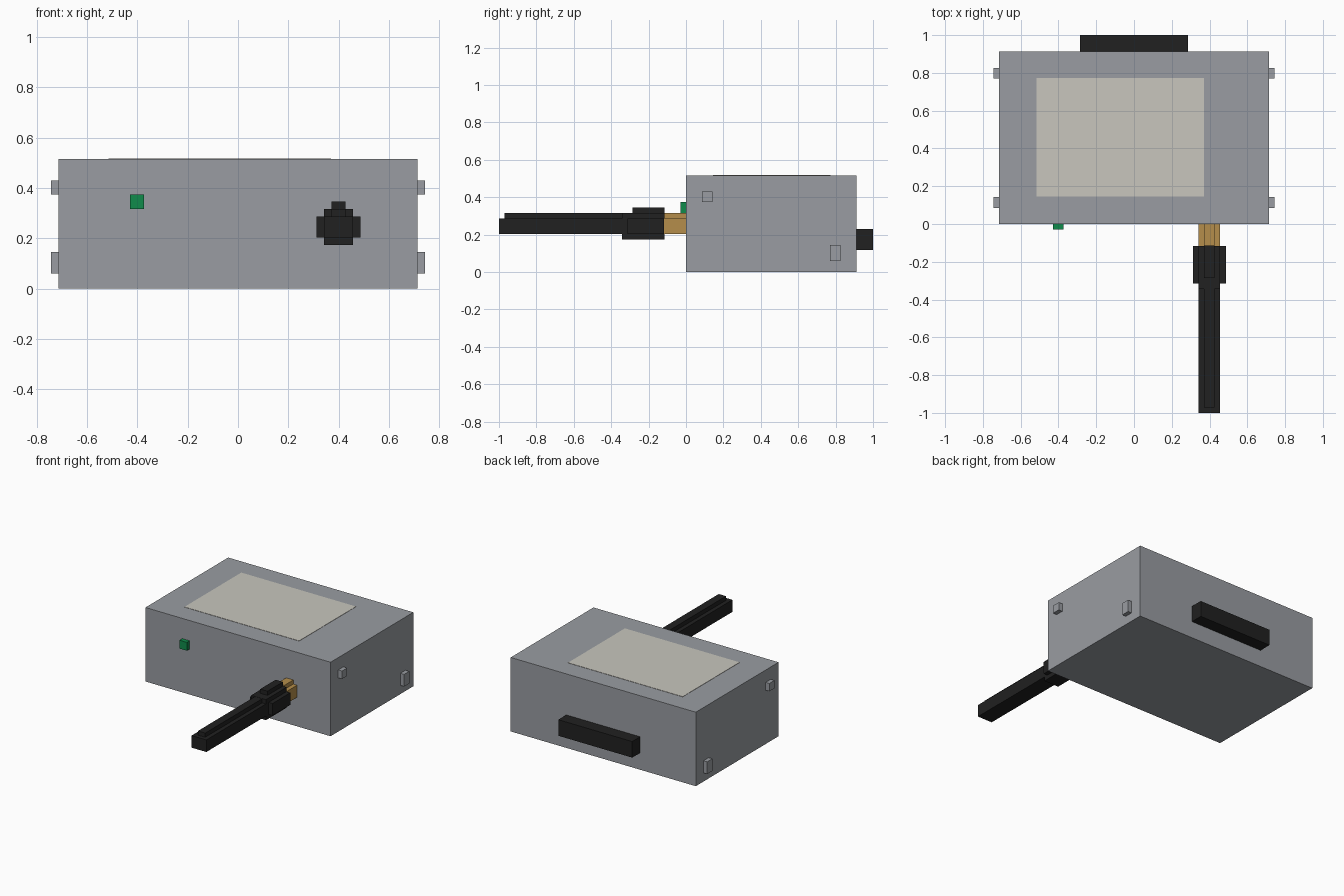
import bpy
import bmesh

cube = bpy.data.objects.get("Cube")
if cube:
    bpy.data.objects.remove(cube, do_unlink=True)


def material(name, rgb):
    mat = bpy.data.materials.new(name)
    mat.use_nodes = True
    mat.diffuse_color = (*rgb, 1)
    mat.node_tree.nodes["Principled BSDF"].inputs["Base Color"].default_value = (*rgb, 1)
    return mat


grey = material("casing grey", (0.32, 0.335, 0.36))
cream = material("label cream", (0.58, 0.565, 0.51))
black = material("rubber black", (0.015, 0.015, 0.015))
gold = material("connector gold", (0.46, 0.27, 0.07))
green = material("light green", (0.005, 0.26, 0.07))


def block(name, x, y, z, mat):
    """Box spanning the given (low, high) ranges."""
    bm = bmesh.new()
    bmesh.ops.create_cube(bm, size=1)
    for v in bm.verts:
        for i, (low, high) in enumerate((x, y, z)):
            v.co[i] = high if v.co[i] > 0 else low
    mesh = bpy.data.meshes.new(name)
    bm.to_mesh(mesh)
    bm.free()
    mesh.materials.append(mat)
    obj = bpy.data.objects.new(name, mesh)
    bpy.context.collection.objects.link(obj)
    return obj


# Casing and label
W, D, H = 0.714, 0.912, 0.516
block("casing", (-W, W), (0, D), (0, H), grey)
block("top_label", (-0.515, 0.37), (0.145, 0.772), (H - 0.002, H + 0.002), cream)

# Indicator light and rear connector
block("indicator_light", (-0.43, -0.373), (-0.03, 0), (0.317, 0.375), green)
block("rear_connector", (-0.285, 0.285), (D, 1), (0.118, 0.23), black)

# Tabs on both sides
for side, s in (("left", 1), ("right", -1)):
    span = sorted((s * W, s * (W + 0.029)))
    block(side + "_upper_tab", span, (0.085, 0.142), (0.375, 0.43), grey)
    block(side + "_lower_tab", span, (0.77, 0.827), (0.06, 0.145), grey)

# Antenna: stepped round sections made of crossed blocks
CX = 0.399


def around(half):
    return (CX - half, CX + half)


block("connector_base", around(0.057), (-0.118, 0), (0.203, 0.287), gold)
block("connector_ridge", around(0.028), (-0.118, 0), (0.287, 0.316), gold)
block("antenna_grip_wide", around(0.087), (-0.314, -0.117), (0.203, 0.287), black)
block("antenna_grip_core", around(0.057), (-0.343, -0.116), (0.174, 0.317), black)
block("antenna_grip_ridge", around(0.028), (-0.285, -0.115), (0.317, 0.346), black)
block("antenna_shaft", around(0.057), (-1, -0.34), (0.203, 0.287), black)
block("antenna_ridge", around(0.028), (-0.971, -0.34), (0.287, 0.316), black)
